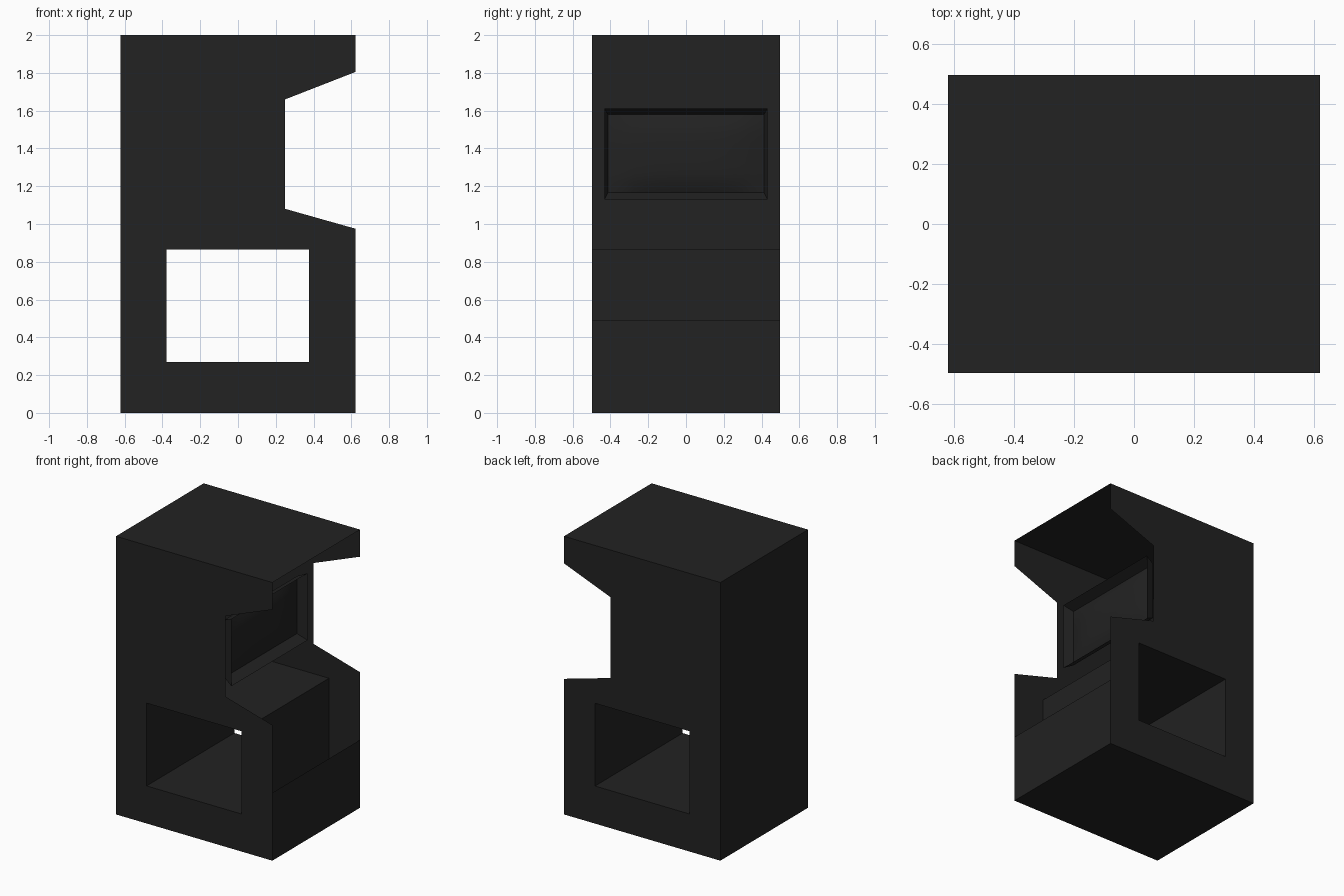
import bpy, bmesh
from mathutils import Vector

if "Cube" in bpy.data.objects:
    bpy.data.objects.remove(bpy.data.objects["Cube"])

charcoal = bpy.data.materials.new("charcoal")
charcoal.diffuse_color = (0.016, 0.016, 0.016, 1)
charcoal.use_nodes = True
charcoal.node_tree.nodes["Principled BSDF"].inputs["Base Color"].default_value = charcoal.diffuse_color

HX, HY, TOP = 0.622, 0.498, 2.0            # half depth, half width, height
TX0, TX1, TZ0, TZ1 = -0.378, 0.375, 0.27, 0.865   # side opening


def finish(name, bm, smooth=False):
    mesh = bpy.data.meshes.new(name)
    bm.to_mesh(mesh)
    bm.free()
    mesh.materials.append(charcoal)
    for p in mesh.polygons:
        p.use_smooth = smooth
    ob = bpy.data.objects.new(name, mesh)
    bpy.context.collection.objects.link(ob)
    return ob


def strip(name, profile, half_width, closed=False):
    """Sheet made by sweeping an x,z profile across y."""
    bm = bmesh.new()
    a = [bm.verts.new((x, -half_width, z)) for x, z in profile]
    b = [bm.verts.new((x, half_width, z)) for x, z in profile]
    n = len(profile)
    for i in range(n if closed else n - 1):
        j = (i + 1) % n
        bm.faces.new((a[i], b[i], b[j], a[j]))
    return finish(name, bm)


# side panels: notched outline with a rectangular opening
outline = [(-HX, 0), (HX, 0), (HX, 0.975), (0.25, 1.08), (0.25, 1.66),
           (HX, 1.805), (HX, TOP), (-HX, TOP)]
opening = [(TX0, TZ0), (TX1, TZ0), (TX1, TZ1), (TX0, TZ1)]
for name, s in (("front_side_panel", -1), ("rear_side_panel", 1)):
    bm = bmesh.new()
    edges = []
    for loop in (outline, opening):
        vs = [bm.verts.new((x, s * HY, z)) for x, z in loop]
        edges += [bm.edges.new((vs[i], vs[i - 1])) for i in range(len(vs))]
    bmesh.ops.triangle_fill(bm, edges=edges, use_beauty=True,
                            normal=Vector((0, s, 0)))
    for f in bm.faces:
        f.normal_update()
        if f.normal.y * s < 0:
            f.normal_flip()
    bmesh.ops.dissolve_limit(bm, angle_limit=0.01, verts=bm.verts[:], edges=bm.edges[:])
    finish(name, bm)

# shell: top, back, base and low door panel in one sheet
strip("cabinet_shell", [(HX, 0.488), (HX, 0), (-HX, 0), (-HX, TOP), (HX, TOP)], HY)

# tunnel lining through the body
strip("tunnel_lining", opening, HY, closed=True)

# screen bezel: slopes inwards from the outer rim to the glass
Y0, Y1, Z0, Z1 = 0.432, 0.413, (1.13, 1.612), (1.167, 1.58)
GX = 0.18
bm = bmesh.new()
rings = []
for x, y, z in ((0.25, Y0, Z0), (GX, Y1, Z1)):
    rings.append([bm.verts.new((x, sy * y, z[k]))
                  for sy, k in ((-1, 0), (1, 0), (1, 1), (-1, 1))])
for i in range(4):
    j = (i + 1) % 4
    bm.faces.new((rings[0][i], rings[0][j], rings[1][j], rings[1][i]))
finish("screen_bezel", bm)

# bulging screen glass
bm = bmesh.new()
NU, NV = 12, 8
grid = []
for i in range(NU + 1):
    u = 2 * i / NU - 1
    row = []
    for k in range(NV + 1):
        v = 2 * k / NV - 1
        x = GX + 0.035 * (1 - u ** 4) * (1 - v ** 4)
        row.append(bm.verts.new((x, u * Y1, (Z1[0] + Z1[1]) / 2 + v * (Z1[1] - Z1[0]) / 2)))
    grid.append(row)
for i in range(NU):
    for k in range(NV):
        bm.faces.new((grid[i][k], grid[i + 1][k], grid[i + 1][k + 1], grid[i][k + 1]))
finish("screen_glass", bm, smooth=True)
